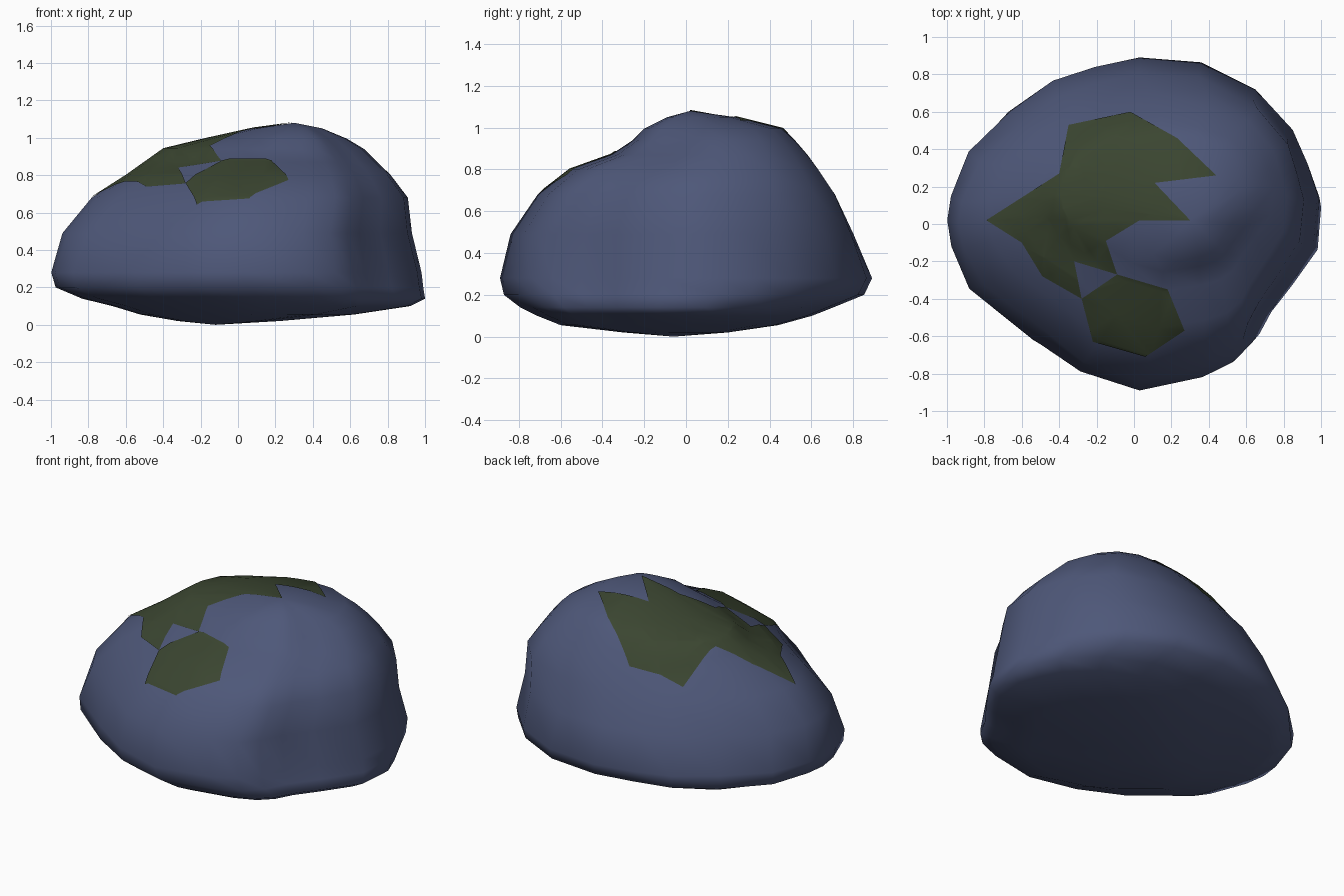
import bpy, bmesh, math
from mathutils import Vector
from mathutils.geometry import tessellate_polygon, intersect_point_tri_2d

if "Cube" in bpy.data.objects:
    bpy.data.objects.remove(bpy.data.objects["Cube"])

def material(name, rgb):
    m = bpy.data.materials.new(name)
    m.diffuse_color = (*rgb, 1)
    m.use_nodes = True
    m.node_tree.nodes["Principled BSDF"].inputs["Base Color"].default_value = m.diffuse_color
    return m

stone = material("blue grey stone", (0.076, 0.096, 0.19))
moss = material("dark moss green", (0.043, 0.060, 0.030))

# Widest outline of the boulder, seen from above
OUTLINE = [(-1, .02), (-.98, .15), (-.89, .39), (-.67, .61), (-.43, .77), (-.2, .84),
           (.04, .89), (.37, .86), (.66, .71), (.86, .5), (.94, .33), (1, .16),
           (.98, -.11), (.83, -.34), (.71, -.51), (.64, -.65), (.54, -.75), (.38, -.82),
           (.04, -.89), (-.28, -.79), (-.55, -.62), (-.89, -.35), (-.98, -.12)]
# Levels: height, left, right, front, back
LEVELS = [(.02, -.32, .22, -.3, .2), (.055, -.52, .62, -.6, .44), (.1, -.66, .92, -.71, .6),
          (.14, -.82, 1, -.79, .7), (.2, -.97, .99, -.87, .85), (.28, -1, .98, -.89, .89),
          (.49, -.945, .925, -.84, .80), (.68, -.79, .9, -.71, .71), (.8, -.6, .81, -.555, .63),
          (.87, -.5, .74, -.36, .58), (.94, -.4, .67, -.255, .52), (.995, -.17, .58, -.2, .46),
          (1.05, .08, .45, -.09, .24)]
# Swells and hollows: angle, angular width, height, height range, amount
DENTS = [(-38, .3, .36, .15, -.03), (-40, .4, .85, .25, .04), (45, .42, .74, .32, .09),
         (-143, .42, .7, .31, -.115), (-135, .5, .13, .07, .07), (135, .5, .13, .07, .11),
         (140, .35, .43, .15, -.045)]

def swell(u, v, z):
    s = 1.0
    for angle, width, height, span, amount in DENTS:
        d = math.atan2(v, u) - math.radians(angle)
        d = math.atan2(math.sin(d), math.cos(d))
        s += amount * math.exp(-(d / width) ** 2 - ((z - height) / span) ** 2)
    return s

# Boulder body: rings lofted and closed at both ends
bm = bmesh.new()
rings = []
for z, x0, x1, y0, y1 in LEVELS:
    ring = []
    for u, v in OUTLINE:
        s = swell(u, v, z)
        ring.append(bm.verts.new(((x0 + x1) / 2 + u * s * (x1 - x0) / 2,
                                  (y0 + y1) / 2 + v / .89 * s * (y1 - y0) / 2, z)))
    rings.append(ring)
n = len(OUTLINE)
for a, b in zip(rings, rings[1:]):
    for i in range(n):
        bm.faces.new((a[i], a[(i + 1) % n], b[(i + 1) % n], b[i]))
for ring, tip in ((rings[0], (-.12, -.06, 0)), (rings[-1], (.3, .02, 1.08))):
    t = bm.verts.new(tip)
    for i in range(n):
        bm.faces.new((ring[i], ring[(i + 1) % n], t))
bmesh.ops.recalc_face_normals(bm, faces=bm.faces)

def finish(name, mesh_bm, mat):
    me = bpy.data.meshes.new(name)
    mesh_bm.to_mesh(me)
    me.materials.append(mat)
    me.polygons.foreach_set("use_smooth", [True] * len(me.polygons))
    ob = bpy.data.objects.new(name, me)
    bpy.context.collection.objects.link(ob)

finish("boulder", bm, stone)

# Moss: thin sheets cut from the upper surface with vertical planes
def moss_sheet(name, outline):
    sheet = bm.copy()
    bmesh.ops.triangulate(sheet, faces=sheet.faces[:])
    sheet.normal_update()
    for v in sheet.verts:
        v.co += v.normal * .005
    bmesh.ops.delete(sheet, geom=[f for f in sheet.faces if f.normal.z < .05 or
                                  f.calc_center_median().z < .4], context='FACES')
    pts = [Vector((x, y, 0)) for x, y in outline]
    for p, q in zip(pts, pts[1:] + pts[:1]):
        d = q - p
        bmesh.ops.bisect_plane(sheet, geom=sheet.verts[:] + sheet.edges[:] + sheet.faces[:],
                               plane_co=p, plane_no=(-d.y, d.x, 0), dist=1e-5)
    tris = [[pts[i].xy for i in t] for t in tessellate_polygon([pts])]
    outside = [f for f in sheet.faces if not any(
        intersect_point_tri_2d(f.calc_center_median().xy, *t) for t in tris)]
    bmesh.ops.delete(sheet, geom=outside, context='FACES')
    finish(name, sheet, moss)
    sheet.free()

moss_sheet("top_moss", [(-.79, .02), (-.4, .27), (-.35, .53), (-.02, .6), (.23, .46), (.44, .26),
                        (.11, .22), (.3, .02), (.03, .02), (-.15, -.09), (-.09, -.27),
                        (-.32, -.2), (-.28, -.4), (-.49, -.28), (-.6, -.1)])
moss_sheet("front_moss", [(-.28, -.4), (-.09, -.27), (.18, -.35), (.27, -.57),
                          (.06, -.71), (-.22, -.63)])
bm.free()
